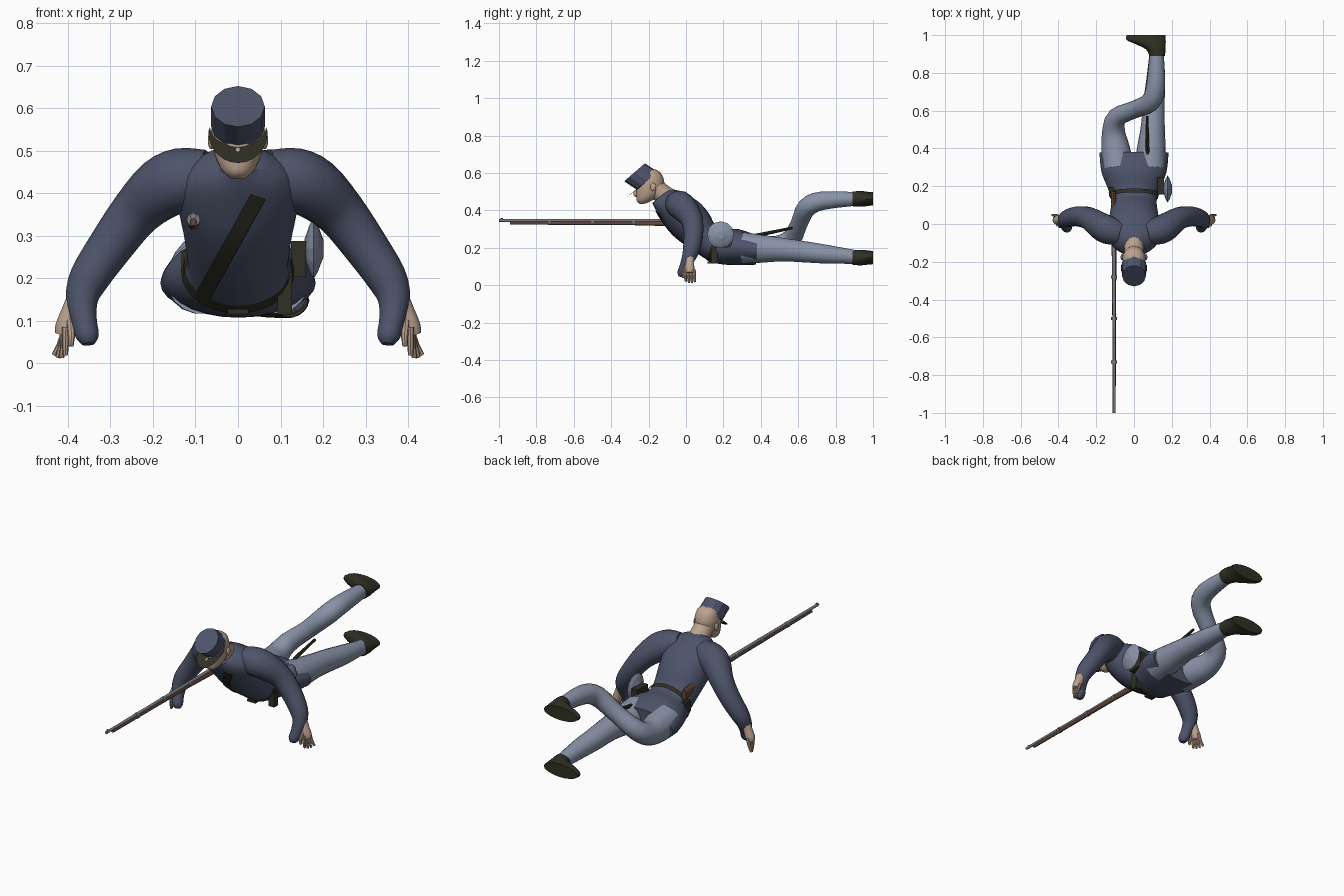
import bpy, bmesh, math
from mathutils import Vector
from mathutils.bvhtree import BVHTree

if "Cube" in bpy.data.objects:
    bpy.data.objects.remove(bpy.data.objects["Cube"])


def material(name, rgb):
    m = bpy.data.materials.new(name)
    m.use_nodes = True
    m.diffuse_color = (*rgb, 1)
    b = m.node_tree.nodes["Principled BSDF"]
    b.inputs["Base Color"].default_value = (*rgb, 1)
    b.inputs["Roughness"].default_value = 0.8
    return m


NAVY = material("navy wool", (0.075, 0.088, 0.145))
BLUE = material("pale blue wool", (0.25, 0.29, 0.39))
SKIN = material("skin", (0.50, 0.36, 0.27))
LEATHER = material("dark leather", (0.030, 0.029, 0.018))
WOOD = material("walnut wood", (0.13, 0.065, 0.04))
STEEL = material("steel", (0.19, 0.20, 0.23))


def finish(name, bm, mat, angle=40):
    """Turn a bmesh into a shaded object; angle 0 keeps it faceted."""
    bmesh.ops.recalc_face_normals(bm, faces=bm.faces)
    me = bpy.data.meshes.new(name)
    bm.to_mesh(me)
    bm.free()
    me.materials.append(mat)
    ob = bpy.data.objects.new(name, me)
    bpy.context.collection.objects.link(ob)
    if angle:
        bpy.ops.object.select_all(action='DESELECT')
        ob.select_set(True)
        bpy.context.view_layer.objects.active = ob
        bpy.ops.object.shade_smooth_by_angle(angle=math.radians(angle))
    return ob


def smooth_path(keys, steps):
    """Catmull-Rom interpolation through equal-length tuples."""
    out = []
    for i in range(len(keys) - 1):
        p = [Vector(keys[min(max(i + k, 0), len(keys) - 1)]) for k in (-1, 0, 1, 2)]
        for s in range(steps):
            t = s / steps
            out.append(0.5 * (2 * p[1] + (p[2] - p[0]) * t
                              + (2 * p[0] - 5 * p[1] + 4 * p[2] - p[3]) * t * t
                              + (3 * p[1] - p[0] - 3 * p[2] + p[3]) * t ** 3))
    return out + [Vector(keys[-1])]


def skin_rings(name, rings, mat, sides=20, angle=40, caps=True):
    """Bridge elliptical rings given as (centre, u, v)."""
    bm = bmesh.new()
    loops = []
    for c, u, v in rings:
        angs = [2 * math.pi * k / sides for k in range(sides)]
        loops.append([bm.verts.new(c + u * math.cos(a) + v * math.sin(a)) for a in angs])
    for a, b in zip(loops, loops[1:]):
        for k in range(sides):
            n = (k + 1) % sides
            bm.faces.new((a[k], a[n], b[n], b[k]))
    if caps:
        bm.faces.new(loops[0])
        bm.faces.new(loops[-1])
    return finish(name, bm, mat, angle)


def profile(name, keys, mat, steps=3, **kw):
    """Body loft; each key is (back y, back z, front y, front z, half width)."""
    rings = []
    for by, bz, fy, fz, w in smooth_path(keys, steps):
        c = Vector((0, (by + fy) / 2, (bz + fz) / 2))
        rings.append((c, Vector((w, 0, 0)), Vector((0, by, bz)) - c))
    return skin_rings(name, rings, mat, **kw)


def tube(name, keys, mat, ref=(0, 0, 1), steps=3, sides=14, **kw):
    """Round limb through (x, y, z, radius) keys."""
    pts = smooth_path(keys, steps)
    rings = []
    for i, p in enumerate(pts):
        d = pts[min(i + 1, len(pts) - 1)].to_3d() - pts[max(i - 1, 0)].to_3d()
        u = d.cross(Vector(ref)).normalized()
        rings.append((p.to_3d(), u * p[3], d.normalized().cross(u) * p[3]))
    return skin_rings(name, rings, mat, sides=sides, **kw)


def ball(name, loc, size, mat):
    bm = bmesh.new()
    bmesh.ops.create_uvsphere(bm, u_segments=12, v_segments=8, radius=1)
    bmesh.ops.scale(bm, vec=size, verts=bm.verts)
    bmesh.ops.translate(bm, vec=loc, verts=bm.verts)
    return finish(name, bm, mat)


def box(name, loc, size, mat):
    bm = bmesh.new()
    bmesh.ops.create_cube(bm, size=1)
    bmesh.ops.scale(bm, vec=size, verts=bm.verts)
    bmesh.ops.translate(bm, vec=loc, verts=bm.verts)
    return finish(name, bm, mat, 0)


# Coat body, from collar to hem
coat = profile("coat", [
    (-.09, .515, -.18, .44, .055), (-.045, .507, -.16, .40, .115),
    (.02, .477, -.128, .35, .145), (.08, .435, -.085, .29, .14),
    (.125, .38, -.01, .22, .127), (.155, .325, .09, .15, .12),
    (.20, .30, .16, .117, .135), (.28, .30, .27, .107, .172),
    (.38, .267, .375, .11, .183)], NAVY, sides=28)

# Belt, buckle and pouches
profile("belt", [(.168, .324, .11, .135, .127), (.188, .313, .142, .117, .134)],
        LEATHER, steps=1, sides=28, caps=False)
box("buckle", (0, .13, .122), (.05, .03, .012), LEATHER)
box("cartridge_pouch", (.142, .20, .245), (.035, .09, .085), LEATHER)
box("cap_pouch", (.11, .15, .165), (.035, .035, .10), LEATHER)
box("rear_pouch", (-.118, .17, .235), (.03, .045, .06), LEATHER)

# Chest strap laid onto the coat front
tree = BVHTree.FromObject(coat, bpy.context.evaluated_depsgraph_get())
bm = bmesh.new()
rows = []
for i in range(11):
    t = i / 10
    x, z = .047 - .135 * t, .392 - .243 * t
    row = []
    for s in (-1, 1):
        px, pz = x + s * .017, z - s * .006
        hit = tree.ray_cast(Vector((px, -2, pz)), Vector((0, 1, 0)))[0]
        y = hit.y if hit else .08
        row += [bm.verts.new((px, y - .009, pz)), bm.verts.new((px, y, pz - .002))]
    rows.append(row)
for a, b in zip(rows, rows[1:]):
    for j, k in ((0, 2), (1, 0), (2, 3)):
        bm.faces.new((a[j], a[k], b[k], b[j]))
finish("chest_strap", bm, LEATHER, 30)

# Head and neck
tube("neck", [(0, -.09, .46, .056), (0, -.14, .50, .052), (0, -.18, .545, .05)], SKIN, ref=(1, 0, 0))
profile("head", [
    (-.215, .437, -.243, .433, .018), (-.17, .46, -.262, .448, .038),
    (-.137, .49, -.266, .478, .053), (-.12, .525, -.266, .515, .06),
    (-.117, .56, -.26, .55, .062), (-.135, .60, -.24, .59, .053),
    (-.165, .62, -.215, .615, .03)], SKIN)
ball("nose", (0, -.268, .49), (.011, .014, .018), SKIN)
for side, s in (("left", 1), ("right", -1)):
    ball(side + "_ear", (s * .063, -.175, .525), (.008, .016, .022), SKIN)

# Cap with slanted crown and visor
profile("cap", [(-.152, .607, -.262, .51, .064), (-.22, .652, -.33, .556, .063)],
        NAVY, steps=1, sides=12, angle=0)
bm = bmesh.new()
edge = []
for i in range(13):
    a = math.radians(-90 + 15 * i)
    c, s = math.cos(a), math.sin(a)
    inner = Vector((.066 * s, -.21 - .053 * c, .556 - .046 * c))
    outer = inner + Vector((.004 * s, -.015 - .04 * c, -.012 - .027 * c))
    edge.append((bm.verts.new(inner), bm.verts.new(outer)))
for a, b in zip(edge, edge[1:]):
    bm.faces.new((a[0], a[1], b[1], b[0]))
bmesh.ops.solidify(bm, geom=bm.faces[:], thickness=.004)
finish("cap_visor", bm, LEATHER, 30)

# Arms with hanging cuffs, hands and fingers
for side, s in (("left", 1), ("right", -1)):
    tube(side + "_sleeve", [
        (s * .07, -.05, .44, .062), (s * .13, -.035, .432, .075),
        (s * .18, -.01, .41, .073), (s * .24, .03, .355, .06),
        (s * .30, .04, .275, .053), (s * .35, .03, .20, .047),
        (s * .367, .015, .15, .038), (s * .362, -.005, .10, .03),
        (s * .354, -.02, .063, .027), (s * .352, -.025, .045, .015)], NAVY, ref=(0, 1, 0))
    tube(side + "_hand", [(s * .372, .022, .17, .024), (s * .392, .02, .12, .024),
                          (s * .405, .02, .085, .025), (s * .412, .02, .065, .02)],
         SKIN, ref=(0, 1, 0))
    for i in range(4):
        y, tip = .045 - .016 * i, .01 + .006 * abs(i - 1.5)
        tube(f"{side}_finger_{i + 1}", [
            (s * .405, y - .002, .085, .009), (s * (.418 - .004 * i), y, .045, .008),
            (s * (.433 - .009 * i), y + .003, tip, .006)], SKIN, ref=(0, 1, 0), sides=8)
    tube(side + "_thumb", [(s * .395, .005, .105, .01), (s * .392, -.012, .07, .009),
                           (s * .393, -.016, .04, .006)], SKIN, ref=(0, 1, 0), sides=8)

# Trousers: straight left leg, raised and crossed right leg
tube("left_trouser", [
    (.085, .30, .20, .085), (.092, .40, .195, .076), (.10, .52, .19, .063),
    (.105, .64, .178, .057), (.115, .76, .165, .05), (.12, .92, .15, .036)], BLUE, sides=18)
tube("right_trouser", [
    (-.085, .30, .20, .085), (-.097, .40, .195, .075), (-.108, .49, .205, .061),
    (-.09, .565, .25, .052), (0, .605, .33, .046), (.085, .645, .415, .052),
    (.115, .73, .452, .05), (.12, .92, .462, .036)], BLUE, sides=18)

# Shoes: soles face backwards, toes point to the right
for side, z in (("left", .148), ("right", .462)):
    rings = []
    for x, y, w, h in smooth_path([(.122, .89, .042, .04), (.115, .925, .052, .042),
                                   (.085, .955, .083, .041), (.064, .975, .104, .038),
                                   (.064, 1.0, .103, .036)], 3):
        rings.append((Vector((x, min(y, 1), z)), Vector((w, 0, 0)), Vector((0, 0, h))))
    skin_rings(side + "_shoe", rings, LEATHER, sides=18)

# Canteen and scabbard
skin_rings("canteen", [(Vector((x, .185, .27)), Vector((0, r, 0)), Vector((0, 0, r)))
                       for x, r in ((.156, .02), (.168, .055), (.178, .072), (.188, .055), (.201, .02))],
           BLUE, sides=12, angle=0)
tube("scabbard", [(.09, .25, .24, .012), (.07, .41, .273, .01), (.07, .57, .307, .007)],
     LEATHER, steps=1, sides=8)

# Rifle with wooden stock, barrel, bands and butt
X = -.105
tube("rifle_barrel", [(X, -1, .346, .0075), (X, -.1, .346, .009)], STEEL, steps=1, sides=10)
tube("rifle_stock", [(X, -.94, .332, .008), (X, -.3, .332, .011), (X, 0, .328, .015)], WOOD, steps=1, sides=10)
for i, y in enumerate((-.73, -.50, -.28)):
    tube(f"rifle_band_{i + 1}", [(X, y - .008, .338, .016), (X, y + .008, .338, .016)],
         STEEL, steps=1, sides=10)
box("rifle_sight", (X, -.985, .355), (.004, .012, .008), STEEL)
skin_rings("rifle_butt", [(Vector((x, y, z)), Vector((w, 0, 0)), Vector((0, 0, h)))
                          for x, y, z, w, h in ((X, 0, .328, .014, .016), (X, .08, .31, .014, .024),
                                                (-.11, .175, .295, .014, .034))], WOOD, sides=12)
